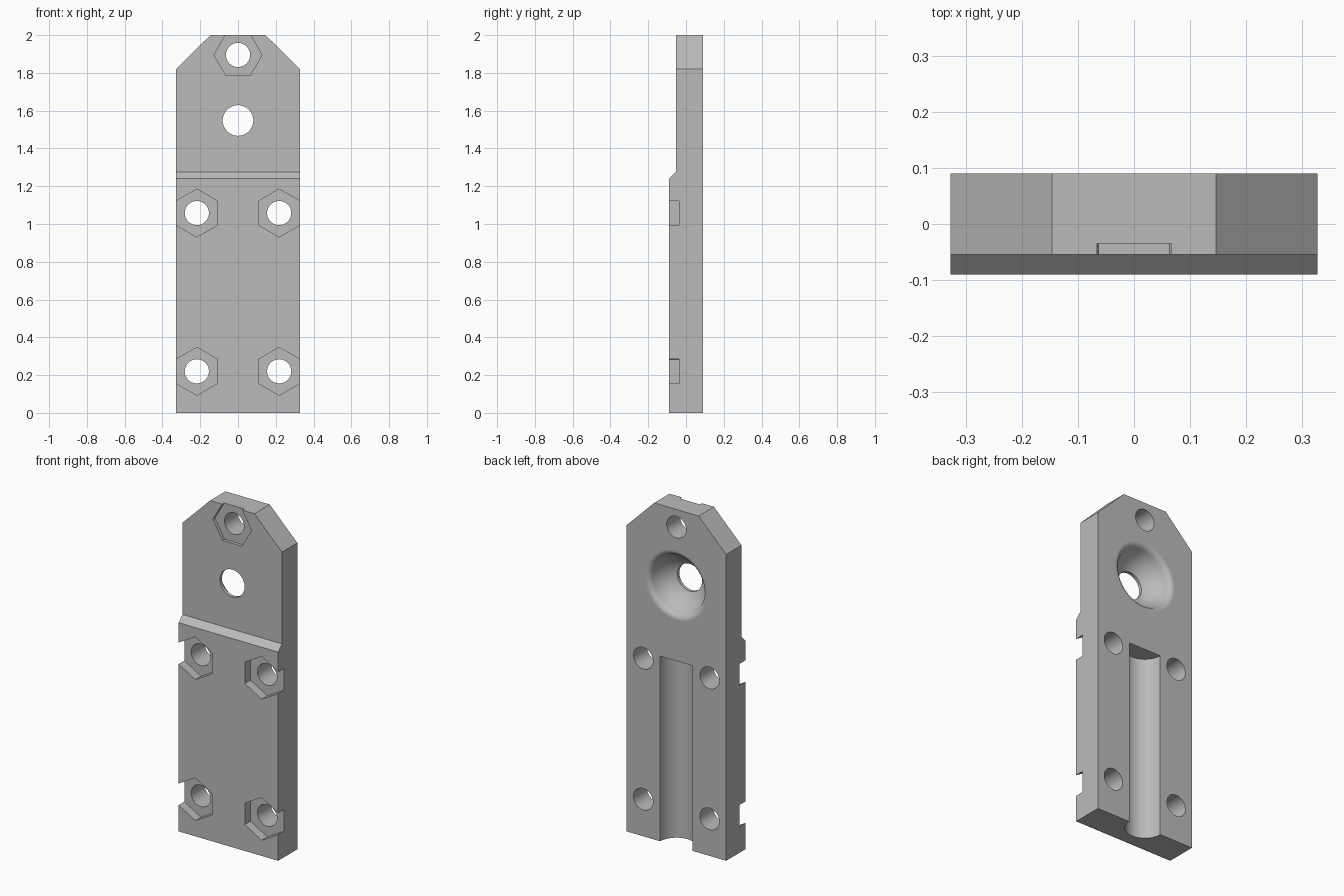
import bpy, bmesh, math
from mathutils import Matrix, Vector

if "Cube" in bpy.data.objects:
    bpy.data.objects.remove(bpy.data.objects["Cube"])

W, BACK, FRONT, UPPER = 0.327, 0.09, -0.09, -0.054   # half width and depth planes

grey = bpy.data.materials.new("plain grey")
grey.diffuse_color = (0.5, 0.5, 0.5, 1)
grey.use_nodes = True
grey.node_tree.nodes["Principled BSDF"].inputs["Base Color"].default_value = grey.diffuse_color


def make_object(name, bm):
    bmesh.ops.recalc_face_normals(bm, faces=bm.faces[:])
    mesh = bpy.data.meshes.new(name)
    bm.to_mesh(mesh)
    bm.free()
    mesh.materials.append(grey)
    ob = bpy.data.objects.new(name, mesh)
    bpy.context.collection.objects.link(ob)
    return ob


def prism_y(name, x, z, radius, y0, y1, sides, turn=0.0):
    """Regular prism running along y."""
    bm = bmesh.new()
    ring = [bm.verts.new((x + radius * math.cos(turn + math.tau * i / sides), y0,
                          z + radius * math.sin(turn + math.tau * i / sides)))
            for i in range(sides)]
    face = bm.faces.new(ring)
    out = bmesh.ops.extrude_face_region(bm, geom=[face])
    moved = [v for v in out["geom"] if isinstance(v, bmesh.types.BMVert)]
    bmesh.ops.translate(bm, verts=moved, vec=(0, y1 - y0, 0))
    return make_object(name, bm)


# Plate: stepped side profile extruded across the width
bm = bmesh.new()
profile = [(FRONT, 0), (BACK, 0), (BACK, 2), (UPPER, 2), (UPPER, 1.275), (FRONT, 1.24)]
face = bm.faces.new([bm.verts.new((-W, y, z)) for y, z in profile])
out = bmesh.ops.extrude_face_region(bm, geom=[face])
bmesh.ops.translate(bm, vec=(2 * W, 0, 0),
                    verts=[v for v in out["geom"] if isinstance(v, bmesh.types.BMVert)])
# Sloped top corners
for s in (-1, 1):
    bmesh.ops.bisect_plane(bm, geom=bm.verts[:] + bm.edges[:] + bm.faces[:],
                           plane_co=(s * W, 0, 1.82), plane_no=(s * 0.18, 0, 0.181),
                           clear_outer=True)
    bmesh.ops.holes_fill(bm, edges=[e for e in bm.edges if e.is_boundary], sides=0)
plate = make_object("mounting_plate", bm)

cutters = []
# Bolt holes with hexagonal nut pockets
for x in (-0.218, 0.218):
    for z in (0.22, 1.058):
        cutters.append(prism_y("nut_pocket", x, z, 0.127, -0.2, -0.037, 6, math.pi / 6))
        cutters.append(prism_y("bolt_hole", x, z, 0.064, -0.3, 0.3, 48))
cutters.append(prism_y("top_nut_pocket", 0, 1.895, 0.127, -0.2, -0.035, 6))
cutters.append(prism_y("top_bolt_hole", 0, 1.895, 0.064, -0.3, 0.3, 48))

# Round-bottomed groove in the back, open at the lower end
bm = bmesh.new()
bmesh.ops.create_cone(bm, cap_ends=True, segments=64, radius1=0.107, radius2=0.107, depth=1.3,
                      matrix=Matrix.Translation((0, BACK, 0.45)))
cutters.append(make_object("back_groove", bm))

# Spherical bowl with rounded rim and a through hole, revolved about y
bm = bmesh.new()
pts = [(0, 0.2), (0.205, 0.2)]
for i in range(9):                                   # rounded rim
    a = math.radians(70.2) * i / 8
    pts.append((0.205 - 0.0349 * math.sin(a), 0.0551 + 0.0349 * math.cos(a)))
for i in range(1, 13):                               # spherical wall
    a = math.radians(19.8 + (63.7 - 19.8) * i / 12)
    pts.append((0.183 * math.cos(a), 0.129 - 0.183 * math.sin(a)))
pts += [(pts[-1][0], -0.2), (0, -0.2)]               # through hole
verts = [bm.verts.new((r, y, 1.548)) for r, y in pts]
edges = [bm.edges.new(p) for p in zip(verts, verts[1:])]
bmesh.ops.spin(bm, geom=verts + edges, cent=(0, 0, 1.548), axis=(0, 1, 0),
               angle=math.tau, steps=64)
bmesh.ops.remove_doubles(bm, verts=bm.verts[:], dist=1e-5)
cutters.append(make_object("bowl", bm))

# Cut everything out of the plate
bpy.ops.object.select_all(action='DESELECT')
plate.select_set(True)
bpy.context.view_layer.objects.active = plate
for c in cutters:
    c.hide_render = True
    mod = plate.modifiers.new("cut", 'BOOLEAN')
    mod.operation, mod.solver, mod.object = 'DIFFERENCE', 'EXACT', c
    bpy.ops.object.modifier_apply(modifier=mod.name)
for c in cutters:
    bpy.data.objects.remove(c)

# Smooth curved walls, keep the flat front and back crisp
bpy.ops.object.shade_smooth_by_angle(angle=math.radians(30))
bm = bmesh.new()
bm.from_mesh(plate.data)
for f in bm.faces:
    if abs(f.normal.y) > 0.9999:
        for e in f.edges:
            e.smooth = False
bm.to_mesh(plate.data)
bm.free()
